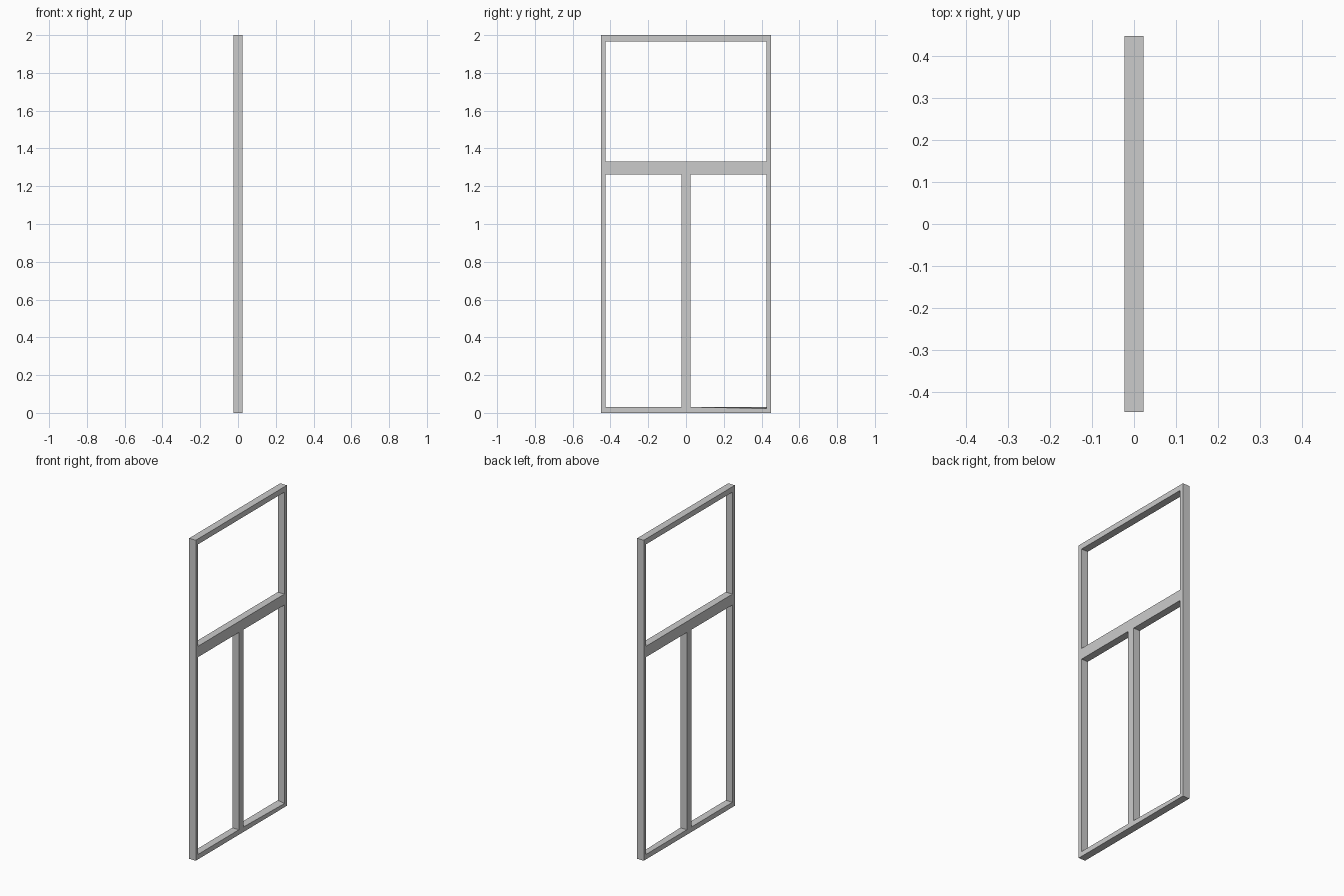
import bpy, bmesh

if "Cube" in bpy.data.objects:
    bpy.data.objects.remove(bpy.data.objects["Cube"])

DEPTH = 0.046
Y = [-0.449, -0.425, -0.0235, 0.0235, 0.425, 0.449]   # stile and mullion edges
Z = [0.0, 0.031, 1.262, 1.33, 1.966, 2.0]             # rail edges


def is_opening(i, j):
    lower_pane = j == 1 and i in (1, 3)
    upper_pane = j == 3 and i in (1, 2, 3)
    return lower_pane or upper_pane


# Flat lattice of rails and stiles with three openings
bm = bmesh.new()
grid = [[bm.verts.new((-DEPTH / 2, y, z)) for z in Z] for y in Y]
for i in range(len(Y) - 1):
    for j in range(len(Z) - 1):
        if not is_opening(i, j):
            bm.faces.new((grid[i][j], grid[i + 1][j],
                          grid[i + 1][j + 1], grid[i][j + 1]))

# Give the lattice its thickness
result = bmesh.ops.extrude_face_region(bm, geom=bm.faces[:], use_keep_orig=True)
moved = [g for g in result["geom"] if isinstance(g, bmesh.types.BMVert)]
bmesh.ops.translate(bm, verts=moved, vec=(DEPTH, 0, 0))

# Slightly uneven sill at the outer corner of one lower opening
for v in bm.verts:
    if abs(v.co.y - Y[4]) < 1e-4 and abs(v.co.z - Z[1]) < 1e-4 and v.co.x > 0:
        v.co.z -= 0.008
bmesh.ops.recalc_face_normals(bm, faces=bm.faces[:])

mesh = bpy.data.meshes.new("door_frame")
bm.to_mesh(mesh)
bm.free()
frame = bpy.data.objects.new("door_frame", mesh)
bpy.context.collection.objects.link(frame)
